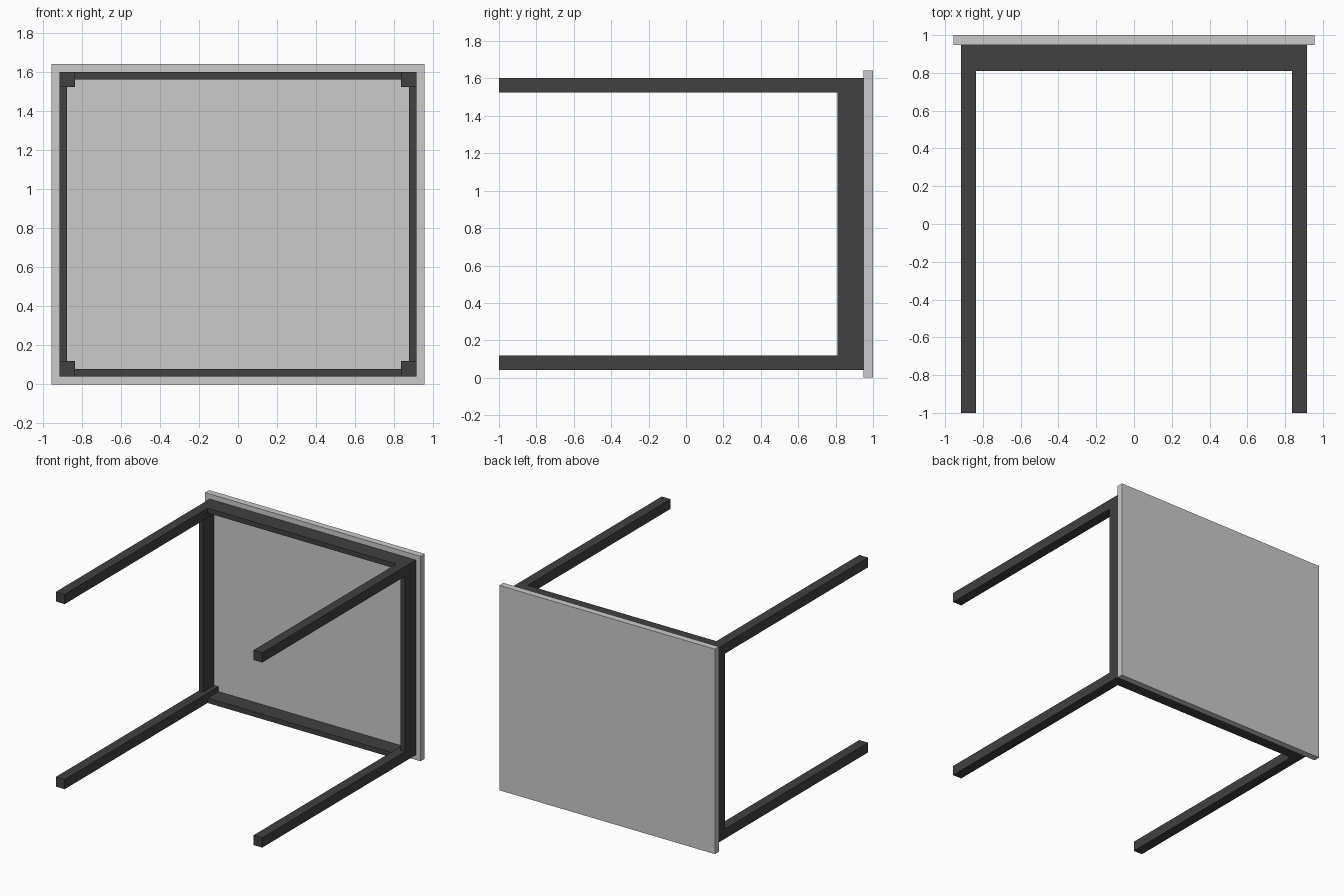
import bpy

if "Cube" in bpy.data.objects:
    bpy.data.objects.remove(bpy.data.objects["Cube"])

# Table lying on its side: the top stands upright at the back, legs point to the front
W, H = 0.956, 1.643          # half width and height of the top
CZ = H / 2                   # centre height
FX, FZ = 0.915, 0.781        # half extents of the outer frame
LEG, RAIL = 0.078, 0.039     # leg and rail thickness
Y_END, Y_RAIL, Y_TOP = -1.0, 0.81, 0.948

dark = bpy.data.materials.new("dark_frame")
dark.diffuse_color = (0.052, 0.052, 0.052, 1)
dark.use_nodes = True
dark.node_tree.nodes["Principled BSDF"].inputs["Base Color"].default_value = dark.diffuse_color


def box(name, x, y, z, mat=None):
    """Box from (min, max) ranges along each axis."""
    bpy.ops.mesh.primitive_cube_add(size=1, location=[sum(r) / 2 for r in (x, y, z)])
    ob = bpy.context.object
    ob.name = name
    ob.scale = [abs(r[1] - r[0]) for r in (x, y, z)]
    bpy.ops.object.transform_apply(location=False, rotation=False, scale=True)
    if mat:
        ob.data.materials.append(mat)
    return ob


# Table top
box("table_top", (-W, W), (Y_TOP, 1.0), (0, H))

# Four square legs
for sx, side in ((-1, "left"), (1, "right")):
    for sz, level in ((-1, "lower"), (1, "upper")):
        box(f"{level}_{side}_leg", (sx * (FX - LEG), sx * FX), (Y_END, Y_TOP),
            (CZ + sz * (FZ - LEG), CZ + sz * FZ), dark)

# Apron rails between the legs, flush with their outer faces
for s, side, level in ((-1, "left", "lower"), (1, "right", "upper")):
    box(f"{side}_apron", (s * (FX - RAIL), s * FX), (Y_RAIL, Y_TOP),
        (CZ - FZ + LEG, CZ + FZ - LEG), dark)
    box(f"{level}_apron", (-FX + LEG, FX - LEG), (Y_RAIL, Y_TOP),
        (CZ + s * (FZ - RAIL), CZ + s * FZ), dark)
